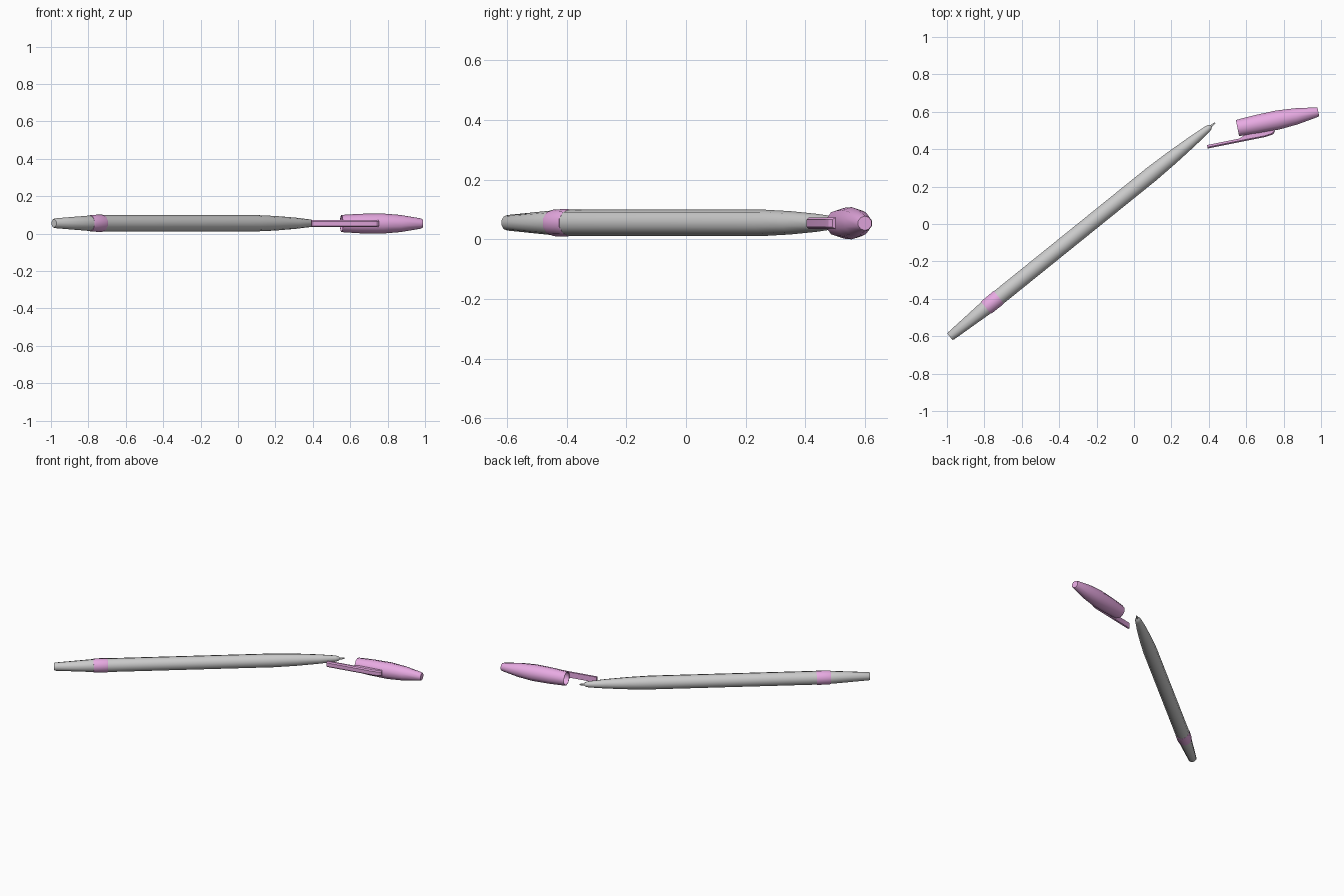
import bpy, bmesh, math
from mathutils import Matrix, Vector

if "Cube" in bpy.data.objects:
    bpy.data.objects.remove(bpy.data.objects["Cube"])

SIDES = 10

def frame(x, y, z, ang):
    # local +x runs along the part, local -y faces the clip side
    return Matrix.Translation((x, y, z)) @ Matrix.Rotation(math.radians(ang), 4, 'Z')

PEN = frame(-0.984, -0.603, 0.055, 38.9)
CAP = frame(0.553, 0.513, 0.0535, 11.3)

pink = bpy.data.materials.new("pink")
pink.diffuse_color = (0.80, 0.40, 0.76, 1)
pink.use_nodes = True
pink.node_tree.nodes["Principled BSDF"].inputs["Base Color"].default_value = pink.diffuse_color

def finish(name, bm, mat, colour, angle=45):
    bmesh.ops.recalc_face_normals(bm, faces=bm.faces)
    me = bpy.data.meshes.new(name)
    bm.to_mesh(me)
    bm.free()
    ob = bpy.data.objects.new(name, me)
    bpy.context.collection.objects.link(ob)
    ob.matrix_world = mat
    if colour:
        me.materials.append(colour)
    bpy.ops.object.select_all(action='DESELECT')
    ob.select_set(True)
    bpy.context.view_layer.objects.active = ob
    bpy.ops.object.shade_smooth_by_angle(angle=math.radians(angle))
    return ob

def lathe(name, profile, mat, colour=None, sides=SIDES, closed=False):
    # rings of (distance along axis, radius), ends capped or looped together
    bm = bmesh.new()
    rings = []
    for t, r in profile:
        rings.append([bm.verts.new((t, r * math.cos(a), r * math.sin(a)))
                      for a in (2 * math.pi * (i + 0.5) / sides for i in range(sides))])
    for a, b in zip(rings, rings[1:]):
        for i in range(sides):
            j = (i + 1) % sides
            bm.faces.new((a[i], a[j], b[j], b[i]))
    bm.faces.new(rings[0])
    bm.faces.new(rings[-1])
    return finish(name, bm, mat, colour)

# barrel, coloured band and writing point
lathe("barrel", [(0, .022), (.006, .026), (.24, .041), (.34, .044), (1.38, .044), (1.52, .039),
                 (1.66, .030), (1.765, .020), (1.785, .015), (1.795, .006)], PEN)
lathe("band", [(.247, .043), (.255, .045), (.33, .046), (.336, .0445)], PEN, pink)
lathe("nib", [(1.78, .007), (1.805, .006), (1.822, .004)], PEN, sides=8)

# hollow cap: outside, then back along the inside from the open rim
lathe("cap", [(.36, .034), (.27, .046), (0, .042), (0, .046), (.10, .052), (.22, .054),
              (.32, .046), (.43, .028), (.441, .024)], CAP, pink)

# pocket clip: side outline extruded across the width, outer edges bevelled
outline = [(-.178, -.057), (.0, -.057), (.03, -.045), (.19, -.045),
           (.192, -.060), (.178, -.071), (.14, -.076), (-.177, -.076)]
bm = bmesh.new()
face = bm.faces.new([bm.verts.new((x, y, -.019)) for x, y in outline])
ext = bmesh.ops.extrude_face_region(bm, geom=[face])
bmesh.ops.translate(bm, vec=(0, 0, .038),
                    verts=[v for v in ext["geom"] if isinstance(v, bmesh.types.BMVert)])
edges = [e for e in bm.edges if all(v.co.y < -.0599 for v in e.verts)
         and abs(e.verts[0].co.z - e.verts[1].co.z) < 1e-5]
bmesh.ops.bevel(bm, geom=edges, offset=.007, segments=1, affect='EDGES')
finish("clip", bm, CAP, pink, 30)
